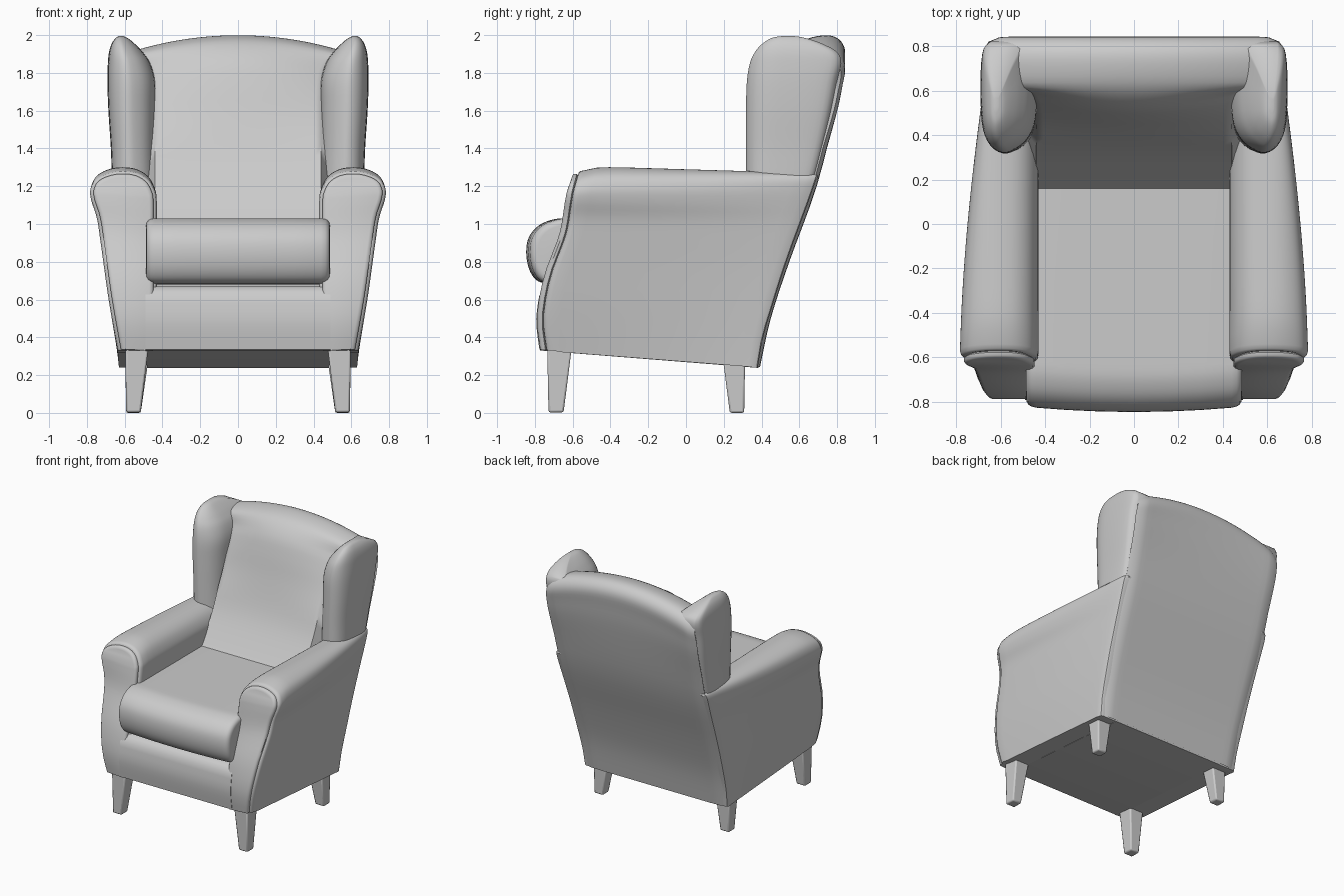
import bpy, bmesh, math
from mathutils import Vector

if "Cube" in bpy.data.objects:
    bpy.data.objects.remove(bpy.data.objects["Cube"])


def spline(pts, n=4):
    """Catmull-Rom curve through points of any dimension."""
    p = [pts[0]] + list(pts) + [pts[-1]]
    out = []
    for i in range(1, len(p) - 2):
        for k in range(n):
            t = k / n
            out.append(tuple(
                0.5 * (2*b + (c-a)*t + (2*a-5*b+4*c-d)*t*t + (3*b-a-3*c+d)*t**3)
                for a, b, c, d in zip(p[i-1], p[i], p[i+1], p[i+2])))
    return out + [tuple(pts[-1])]


def lookup(table, z):
    """Linear lookup in a list of (z, value)."""
    if z <= table[0][0]:
        return table[0][1]
    for (a, va), (b, vb) in zip(table, table[1:]):
        if z <= b:
            return va + (vb - va) * (z - a) / (b - a)
    return table[-1][1]


def lerp(a, b, t):
    return a + (b - a) * t


def clamp(t):
    return max(0, min(1, t))


def loft(name, rings, mirror=False, bevel=0, angle=40):
    """Skin closed rings of equal length and cap both ends with strips."""
    bm = bmesh.new()
    vs = [[bm.verts.new(c) for c in r] for r in rings]
    n = len(rings[0])
    for a, b in zip(vs, vs[1:]):
        for i in range(n):
            j = (i + 1) % n
            bm.faces.new((a[i], a[j], b[j], b[i]))
    for r in (vs[0], vs[-1]):
        for i in range((n - 1) // 2):
            bm.faces.new(list(dict.fromkeys((r[i], r[i+1], r[n-2-i], r[n-1-i]))))
    bmesh.ops.recalc_face_normals(bm, faces=bm.faces)
    me = bpy.data.meshes.new(name)
    bm.to_mesh(me)
    bm.free()
    ob = bpy.data.objects.new(name, me)
    bpy.context.collection.objects.link(ob)
    bpy.ops.object.select_all(action='DESELECT')
    bpy.context.view_layer.objects.active = ob
    ob.select_set(True)
    bpy.ops.object.shade_smooth_by_angle(angle=math.radians(angle))
    if bevel:
        m = ob.modifiers.new("bevel", 'BEVEL')
        m.width, m.segments = bevel, 2
    if mirror:
        m = ob.modifiers.new("mirror", 'MIRROR')
        m.use_mirror_merge = False
    return ob


# Side-view lines: front edge and rear edge as functions of height
front_line = spline([(.33, -.772), (.5, -.79), (.7, -.757), (.82, -.715), (.95, -.668),
                     (1.1, -.642), (1.2, -.628), (1.31, -.605)])
rear_line = spline([(.24, .388), (.4, .415), (.5, .445), (.8, .54), (1.2, .685),
                    (1.4, .74), (1.6, .785), (1.8, .82), (1.9, .84)])

# Rolled arms: section lofted from front scroll to the back, with a welt groove
arm_front = spline([(.637, .33), (.685, .6), (.727, .9), (.747, 1.03), (.775, 1.12),
                    (.782, 1.19), (.755, 1.255), (.69, 1.295), (.61, 1.308), (.53, 1.295),
                    (.47, 1.25), (.437, 1.18), (.43, 1.12), (.43, 1.0), (.43, .85),
                    (.43, .6), (.43, .33)])
arm_rear = spline([(.63, .24), (.645, .55), (.655, .85), (.66, 1.0), (.664, 1.1),
                   (.667, 1.18), (.666, 1.235), (.65, 1.262), (.60, 1.268), (.53, 1.255),
                   (.48, 1.225), (.44, 1.17), (.43, 1.1), (.43, 1.0), (.43, .85),
                   (.43, .55), (.43, .24)])


def arm_ring(t, dy=0, inset=0):
    e = t ** 1.7
    droop = .024 * clamp(1 - t / .2) ** 2
    sec = [(lerp(a[0], b[0], e), lerp(a[1], b[1], t)) for a, b in zip(arm_front, arm_rear)]
    ring = []
    for i, (x, z) in enumerate(sec):
        p, q = sec[max(i-1, 0)], sec[min(i+1, len(sec)-1)]
        nrm = Vector((q[1]-p[1], p[0]-q[0])).normalized() * inset
        y = lerp(lookup(front_line, z), lookup(rear_line, z), t) + dy
        ring.append((x - nrm.x, y, z - nrm.y - droop * clamp((z - 1.1) / .2)))
    return ring


steps = [(0, 0, .04), (0, .004, .026), (0, .014, .018), (0, .028, .018), (0, .034, .028),
         (0, .036, .014), (0, .046, .004), (0, .065, 0)]
steps += [(k / 20, 0, 0) for k in range(2, 20)]
steps += [(1, -.03, 0), (1, -.014, .006), (1, -.008, .02)]
loft("arms", [arm_ring(*s) for s in steps], mirror=True)

# Wings: teardrop plan section stacked upward, domed at the top
wing_plan = spline([(0, 1), (0, .75), (0, .5), (.05, .27), (.2, .12), (.42, .03), (.62, 0),
                    (.83, .07), (.96, .22), (1, .45), (1, .75), (.95, .93), (.8, 1)], 3)
wing_rows = spline([  # z, front y, rear y, inner x, outer x
    (1.0, .33, .595, .44, .645), (1.2, .32, .672, .44, .664), (1.4, .318, .727, .44, .672),
    (1.6, .318, .772, .437, .685), (1.75, .322, .80, .438, .69), (1.85, .338, .822, .465, .688),
    (1.91, .365, .80, .505, .682), (1.955, .405, .72, .548, .668), (1.985, .455, .63, .585, .647),
    (1.995, .51, .57, .61, .63)], 4)
loft("wings", [[(lerp(xi, xo, u), lerp(yf, yb, v), z) for u, v in wing_plan]
               for z, yf, yb, xi, xo in wing_rows], mirror=True, angle=60)

# Backrest: side profile (y, z, half width) swept across, with an arched top
back_profile = spline([
    (.10, .95, .44), (.21, 1.1, .44), (.33, 1.3, .44), (.42, 1.55, .44), (.475, 1.74, .445),
    (.525, 1.87, .465), (.61, 1.965, .53), (.72, 1.998, .6), (.80, 1.985, .635), (.842, 1.92, .65),
    (.828, 1.8, .66), (.792, 1.6, .655), (.692, 1.2, .645), (.547, .8, .635), (.449, .5, .625),
    (.392, .243, .615)])
rings = []
for k in range(-14, 15):
    s = k / 14
    ring = []
    for i, (y, z, hw) in enumerate(back_profile):
        x = s * hw
        rise = clamp((z - 1.4) / .5)
        bow = .06 * s * s * rise * clamp((.62 - y) / .09) if i < 26 else 0
        edge = {14: .022, 13: .003}.get(abs(k), 0) if i > 30 else 0
        ring.append((x, y + bow - edge, z - .27 * x * x * rise))
    rings.append(ring)
loft("backrest", rings, angle=60)

# Seat base with front rail and sloping underside
rail = [(.35, .67), (-.70, .67), (-.74, .665), (-.758, .645)]
rail += [(lookup(front_line, z) - .003, z) for z in (.62, .58, .54, .5, .46, .42, .38)]
rail += [(-.776, .335), (-.75, .328), (.385, .238)]
loft("seat_base", [[(x, y, z) for y, z in rail] for x in (-.49, 0, .49)], angle=50)

# Seat cushion: rounded front, slightly bowed, softened ends
nose = spline([(-.62, 1.03), (-.70, 1.025), (-.78, .992), (-.832, .93), (-.846, .85),
               (-.832, .765), (-.795, .705), (-.74, .685), (-.66, .68)])
pad = [(.3, 1.03)] + nose + [(.3, .68)]
ends = [(.486, .035), (.484, .022), (.476, .010), (.462, .003), (.44, 0), (.3, 0), (.15, 0)]
stations = [(-x, i) for x, i in ends] + [(0, 0)] + [(x, i) for x, i in reversed(ends)]
rings = []
for x, inset in stations:
    f = 1 - inset / .175
    rings.append([(x, -.65 + (y + .65) * f + (.1 * x * x if y < -.65 else 0),
                   .855 + (z - .855) * f) for y, z in pad])
loft("seat_cushion", rings, angle=60)


# Tapered legs, outer faces upright
def leg(name, top, bottom):
    loft(name, [[(a, c, z), (b, c, z), (b, d, z), (a, d, z)] for a, b, c, d, z in (bottom, top)],
         mirror=True, bevel=.01, angle=30)


leg("front_legs", (.473, .597, -.735, -.603, .36), (.515, .592, -.728, -.648, .003))
leg("rear_legs", (.473, .597, .195, .313, .29), (.515, .592, .232, .308, 0))
